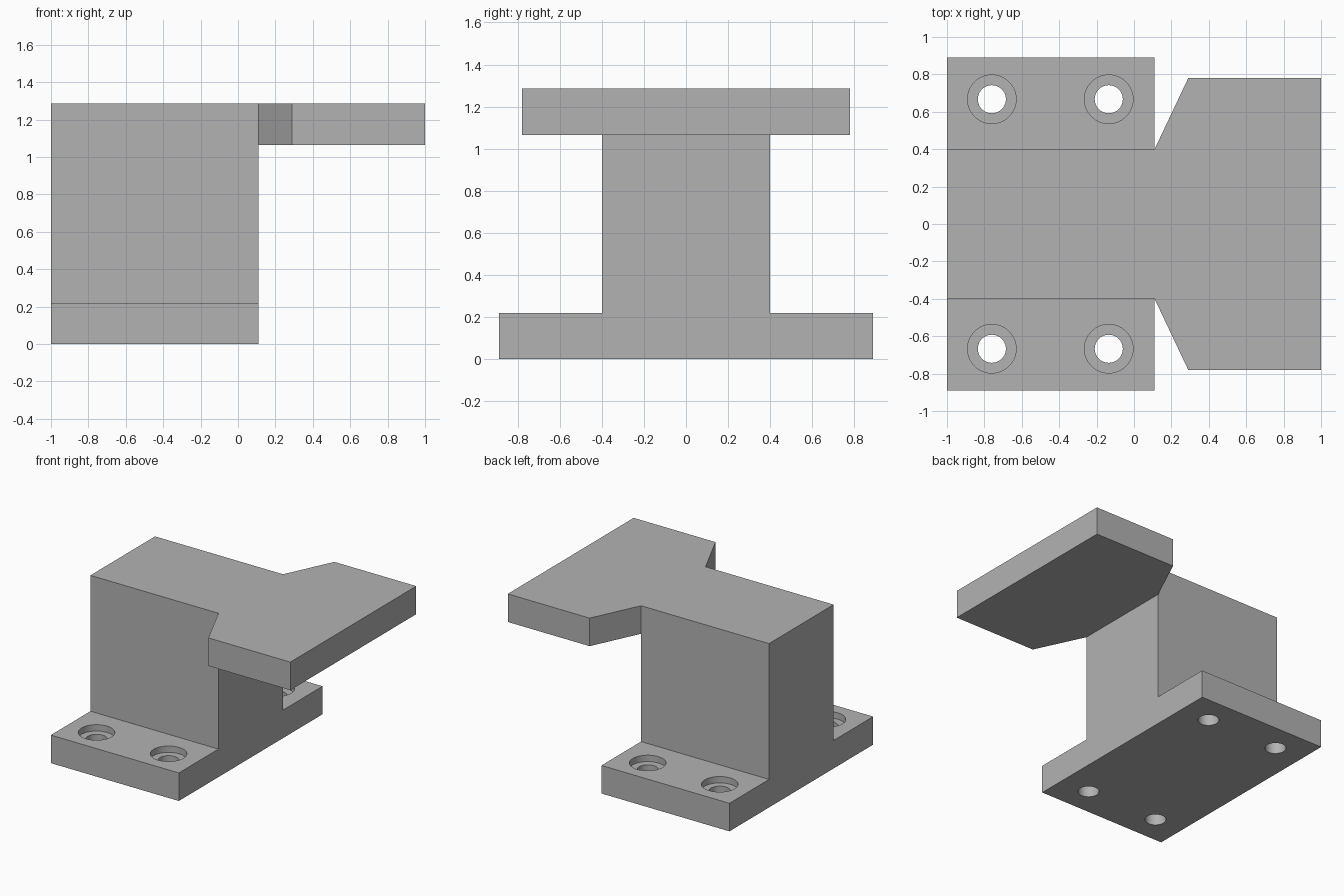
import bpy, bmesh, math
from mathutils import Vector

cube = bpy.data.objects.get("Cube")
if cube:
    bpy.data.objects.remove(cube, do_unlink=True)

grey = bpy.data.materials.new("plain grey")
grey.use_nodes = True
COLOUR = (0.45, 0.45, 0.45, 1)
grey.diffuse_color = COLOUR
grey.node_tree.nodes["Principled BSDF"].inputs["Base Color"].default_value = COLOUR


def prism(name, points, direction):
    """Extrude a flat outline into a solid."""
    bm = bmesh.new()
    face = bm.faces.new([bm.verts.new(p) for p in points])
    extruded = bmesh.ops.extrude_face_region(bm, geom=[face])["geom"]
    moved = [g for g in extruded if isinstance(g, bmesh.types.BMVert)]
    bmesh.ops.translate(bm, verts=moved, vec=Vector(direction))
    bmesh.ops.recalc_face_normals(bm, faces=bm.faces)
    mesh = bpy.data.meshes.new(name)
    bm.to_mesh(mesh)
    bm.free()
    mesh.materials.append(grey)
    obj = bpy.data.objects.new(name, mesh)
    bpy.context.collection.objects.link(obj)
    return obj


def disc(x, y, z, radius, sides=64):
    angles = [2 * math.pi * i / sides for i in range(sides)]
    return [(x + radius * math.cos(a), y + radius * math.sin(a), z) for a in angles]


def combine(target, other, operation):
    """Apply a boolean, then drop the helper solid."""
    mod = target.modifiers.new("combine", "BOOLEAN")
    mod.operation, mod.solver, mod.object = operation, "EXACT", other
    bpy.context.view_layer.objects.active = target
    bpy.ops.object.modifier_apply(modifier=mod.name)
    bpy.data.objects.remove(other, do_unlink=True)


BACK, STEM, TIP = -1.0, 0.11, 1.0       # stations along x
BASE, UNDER, TOP = 0.22, 1.065, 1.285   # heights

# Foot plate and upright block: one stepped section run along x
half = [(0.89, 0), (0.89, BASE), (0.4, BASE), (0.4, TOP)]
section = half + [(-y, z) for y, z in reversed(half)]
bracket = prism("mounting_bracket", [(BACK, y, z) for y, z in section], (STEM - BACK, 0, 0))

# Overhanging head that flares outwards
half = [(STEM, 0.4), (0.29, 0.78), (TIP, 0.78)]
outline = half + [(x, -y) for x, y in reversed(half)]
head = prism("flared_head", [(x, y, UNDER) for x, y in outline], (0, 0, TOP - UNDER))
combine(bracket, head, "UNION")

# Four counterbored bolt holes
for x in (-0.76, -0.135):
    for y in (-0.667, 0.667):
        for radius, floor in ((0.075, -0.1), (0.13, BASE - 0.05)):
            cutter = prism("hole_cutter", disc(x, y, floor, radius), (0, 0, BASE + 0.1 - floor))
            cutter.hide_render = True
            combine(bracket, cutter, "DIFFERENCE")

# Smooth hole walls, crisp edges elsewhere
bpy.ops.object.select_all(action="DESELECT")
bracket.select_set(True)
bpy.context.view_layer.objects.active = bracket
bpy.ops.object.shade_smooth_by_angle(angle=math.radians(25))
